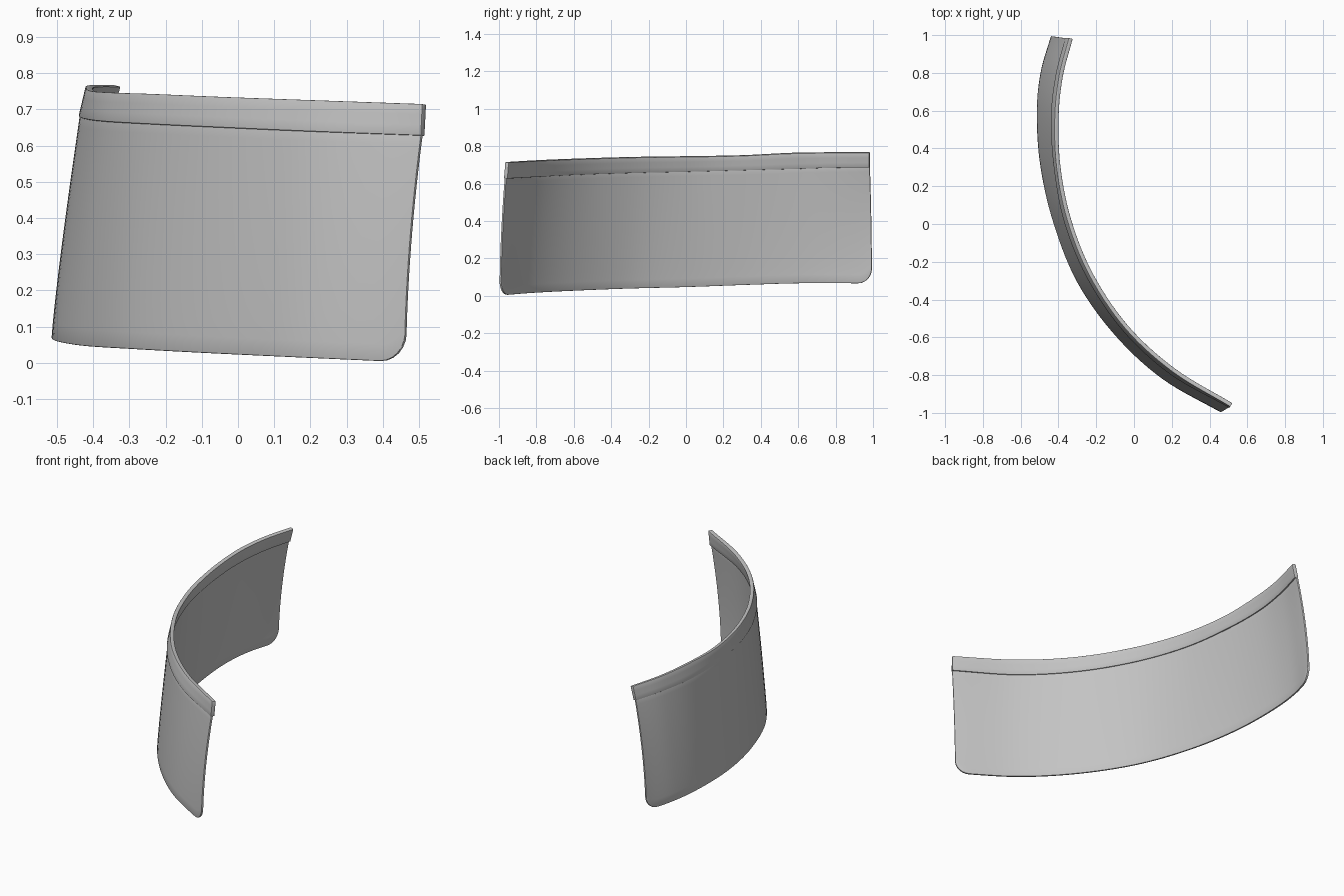
import bpy, math
from mathutils import Vector

if "Cube" in bpy.data.objects:
    bpy.data.objects.remove(bpy.data.objects["Cube"])

# Outer surface guide points, from the back end to the front end
LOWER = [(-.44, .995, .065), (-.495, .80, .068), (-.515, .58, .067), (-.495, .30, .058),
         (-.425, 0, .047), (-.30, -.31, .039), (-.10, -.59, .028), (.15, -.82, .016), (.46, -.998, .002)]
MIDDLE = [(-.365, .985, .69), (-.415, .79, .688), (-.44, .57, .682), (-.425, .30, .674),
          (-.37, .01, .667), (-.25, -.285, .66), (-.06, -.565, .651), (.19, -.795, .64), (.505, -.974, .628)]
UPPER = [(-.345, .985, .768), (-.397, .785, .768), (-.42, .565, .765), (-.41, .30, .752),
         (-.352, .015, .747), (-.235, -.275, .743), (-.045, -.555, .735), (.205, -.783, .726), (.509, -.967, .715)]
R = 0.08  # lower corner radius


def spline(points, u):
    """Smooth curve through the points, u from 0 to 1."""
    p = [Vector(q) for q in points]
    p = [2 * p[0] - p[1]] + p + [2 * p[-1] - p[-2]]
    s = u * (len(points) - 1)
    i = min(int(s), len(points) - 2)
    t = s - i
    a, b, c, d = p[i:i + 4]
    return 0.5 * (2 * b + (c - a) * t + (2 * a - 5 * b + 4 * c - d) * t**2 + (3 * b - a - 3 * c + d) * t**3)


def inward(u):
    """Horizontal direction toward the hollow side."""
    t = spline(MIDDLE, min(u + .01, 1)) - spline(MIDDLE, max(u - .01, 0))
    return Vector((-t.y, t.x, 0)).normalized()


# Columns, finer around the rounded corners
SPEED0 = 8 * (Vector(LOWER[1]) - Vector(LOWER[0])).length
SPEED1 = 8 * (Vector(LOWER[-1]) - Vector(LOWER[-2])).length
corner = [R * (1 - math.cos(math.radians(a))) for a in range(0, 91, 15)]
US = [d / SPEED0 for d in corner] + [1 - d / SPEED1 for d in corner]
US += [k / 56 for k in range(57) if R * 1.1 / SPEED0 < k / 56 < 1 - R * 1.1 / SPEED1]
US.sort()


def sheet(name, rows, thickness, bevel, mat):
    """Solid curved strip from a list of rows of points."""
    n, m = len(rows), len(rows[0])
    verts = [p for row in rows for p in row]
    faces = [(i * m + j, (i + 1) * m + j, (i + 1) * m + j + 1, i * m + j + 1)
             for i in range(n - 1) for j in range(m - 1)]
    me = bpy.data.meshes.new(name)
    me.from_pydata(verts, [], faces)
    ob = bpy.data.objects.new(name, me)
    bpy.context.collection.objects.link(ob)
    s = ob.modifiers.new("thickness", 'SOLIDIFY')
    s.thickness, s.offset = thickness, -1
    b = ob.modifiers.new("soft_edges", 'BEVEL')
    b.width, b.segments, b.limit_method, b.angle_limit = bevel, 2, 'ANGLE', math.radians(50)
    bpy.context.view_layer.update()
    baked = bpy.data.meshes.new_from_object(ob.evaluated_get(bpy.context.evaluated_depsgraph_get()))
    ob.modifiers.clear()
    ob.data = baked
    baked.materials.clear()
    baked.materials.append(mat)
    bpy.ops.object.select_all(action='DESELECT')
    ob.select_set(True)
    bpy.context.view_layer.objects.active = ob
    bpy.ops.object.shade_smooth_by_angle(angle=math.radians(40))
    return ob


grey = bpy.data.materials.new("light_grey")
grey.diffuse_color = (0.55, 0.55, 0.55, 1)
grey.use_nodes = True
grey.node_tree.nodes["Principled BSDF"].inputs["Base Color"].default_value = grey.diffuse_color

# Curved panel with rounded lower corners, flaring at both ends
panel = []
for u in US:
    low = spline(LOWER, u)
    top = spline(MIDDLE, u) + inward(u) * .006 + Vector((0, 0, .02))
    d = min(u * SPEED0, (1 - u) * SPEED1)
    lift = R - math.sqrt(max(0, R * R - (R - d)**2)) if d < R else 0
    start = lift / (top.z - low.z)
    power = 1.12 + 0.7 * abs(2 * u - 1)**4
    row = []
    for k in range(15):
        t = start + (1 - start) * k / 14
        p = low.lerp(top, t**power)
        p.z = low.z + (top.z - low.z) * t
        row.append(p)
    panel.append(row)
sheet("curved_panel", panel, .011, .003, grey)

# Thicker trim band along the top edge
band = [[spline(MIDDLE, u).lerp(spline(UPPER, u), k / 3) for k in range(4)] for u in US]
sheet("top_band", band, .022, .004, grey)
